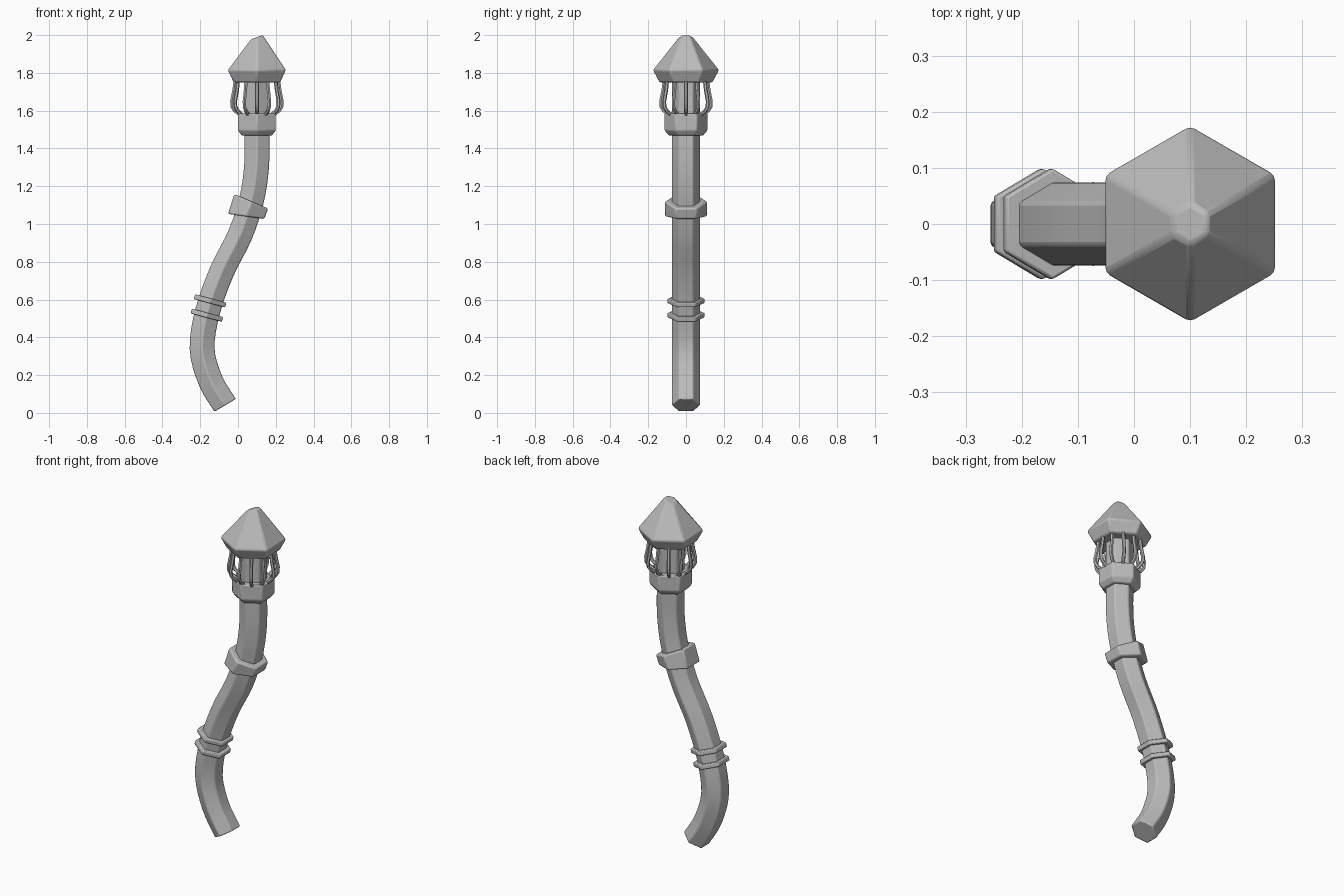
import bpy, bmesh, math
from mathutils import Vector

cube = bpy.data.objects.get("Cube")
if cube:
    bpy.data.objects.remove(cube)

grey = bpy.data.materials.new("grey_metal")
grey.use_nodes = True
colour = (0.5, 0.5, 0.5, 1)
grey.diffuse_color = colour
grey.node_tree.nodes["Principled BSDF"].inputs["Base Color"].default_value = colour

AXIS_X = 0.1  # the upright top section is centred here


def finish(obj, bevel):
    obj.data.materials.append(grey)
    bpy.ops.object.select_all(action="DESELECT")
    obj.select_set(True)
    bpy.context.view_layer.objects.active = obj
    if bevel:
        mod = obj.modifiers.new("soft_edges", "BEVEL")
        mod.width = bevel
        mod.segments = 2
        mod.limit_method = "ANGLE"
        mod.angle_limit = math.radians(25)
    bpy.ops.object.shade_smooth_by_angle(angle=math.radians(30))


def hex_loft(name, rings, bevel=0.008):
    """Closed six-sided loft; each ring is (x, z, lean, radius), lean tips it toward +x."""
    bm = bmesh.new()
    loops = []
    for x, z, lean, r in rings:
        loop = []
        for i in range(6):
            a = math.radians(30 + 60 * i)
            u = r * math.cos(a)
            loop.append(bm.verts.new((x + u * math.cos(lean), r * math.sin(a), z - u * math.sin(lean))))
        loops.append(loop)
    for low, high in zip(loops, loops[1:]):
        for i in range(6):
            j = (i + 1) % 6
            bm.faces.new((low[i], low[j], high[j], high[i]))
    bm.faces.new(loops[0][::-1])
    bm.faces.new(loops[-1])
    bmesh.ops.recalc_face_normals(bm, faces=bm.faces)
    mesh = bpy.data.meshes.new(name)
    bm.to_mesh(mesh)
    bm.free()
    obj = bpy.data.objects.new(name, mesh)
    bpy.context.collection.objects.link(obj)
    finish(obj, bevel)
    return obj


def smooth_path(points, steps):
    """Catmull-Rom samples with their lean angle."""
    pts = [Vector(p) for p in points]
    pts = [2 * pts[0] - pts[1]] + pts + [2 * pts[-1] - pts[-2]]
    out = []
    for k in range(1, len(pts) - 2):
        a, b, c, d = pts[k - 1:k + 3]
        last = k == len(pts) - 3
        for s in range(steps + last):
            t = s / steps
            p = 0.5 * (2 * b + (c - a) * t + (2 * a - 5 * b + 4 * c - d) * t ** 2
                       + (3 * b - a - 3 * c + d) * t ** 3)
            v = (c - a) + 2 * (2 * a - 5 * b + 4 * c - d) * t + 3 * (3 * b - a - 3 * c + d) * t ** 2
            out.append((p.x, p.y, math.atan2(v.x, v.y)))
    return out


# Bent pipe, running up inside the cage to the hood
path = [(-0.068, 0.04), (-0.145, 0.17), (-0.19, 0.34), (-0.16, 0.54), (-0.085, 0.75),
        (0.01, 0.94), (0.07, 1.12), (0.098, 1.3), (AXIS_X, 1.5), (AXIS_X, 1.78)]
hex_loft("bent_pipe", [(x, z, lean, 0.076) for x, z, lean in smooth_path(path, 4)], 0.006)

# Twin thin rings on the lower bend
LEAN = math.radians(15)
for name, x, z in (("lower_ring", -0.165, 0.517), ("upper_ring", -0.148, 0.593)):
    dx, dz = 0.013 * math.sin(LEAN), 0.013 * math.cos(LEAN)
    hex_loft(name, [(x - dx, z - dz, LEAN, 0.099), (x + dx, z + dz, LEAN, 0.099)], 0.005)

# Wedge-shaped collar at the upper bend
hex_loft("wedge_collar", [(0.043, 1.04, math.radians(8), 0.112),
                          (0.07, 1.12, math.radians(23), 0.112)])

# Straight collar under the cage
hex_loft("top_collar", [(AXIS_X, 1.468, 0, 0.092), (AXIS_X, 1.495, 0, 0.115),
                        (AXIS_X, 1.585, 0, 0.115)], 0.006)

# Pointed hood with a slightly tipped tip
hex_loft("hood", [(AXIS_X, 1.75, 0, 0.142), (AXIS_X, 1.815, 0, 0.177),
                  (AXIS_X, 1.989, math.radians(-20), 0.038)])

# Cage of curved bars
curve = bpy.data.curves.new("cage_bars", "CURVE")
curve.dimensions = "3D"
curve.bevel_depth = 0.01
curve.bevel_resolution = 1
curve.use_fill_caps = True
profile = [(0.115, 1.76), (0.121, 1.71), (0.133, 1.65), (0.131, 1.62), (0.118, 1.6), (0.092, 1.58)]
for i in range(12):
    a = math.radians(30 * i)
    spline = curve.splines.new("POLY")
    spline.points.add(len(profile) - 1)
    for point, (r, z) in zip(spline.points, profile):
        point.co = (AXIS_X + r * math.cos(a), r * math.sin(a), z, 1)
bars = bpy.data.objects.new("cage_bars", curve)
bpy.context.collection.objects.link(bars)
bpy.ops.object.select_all(action="DESELECT")
bars.select_set(True)
bpy.context.view_layer.objects.active = bars
bpy.ops.object.convert(target="MESH")
finish(bpy.context.view_layer.objects.active, 0)
